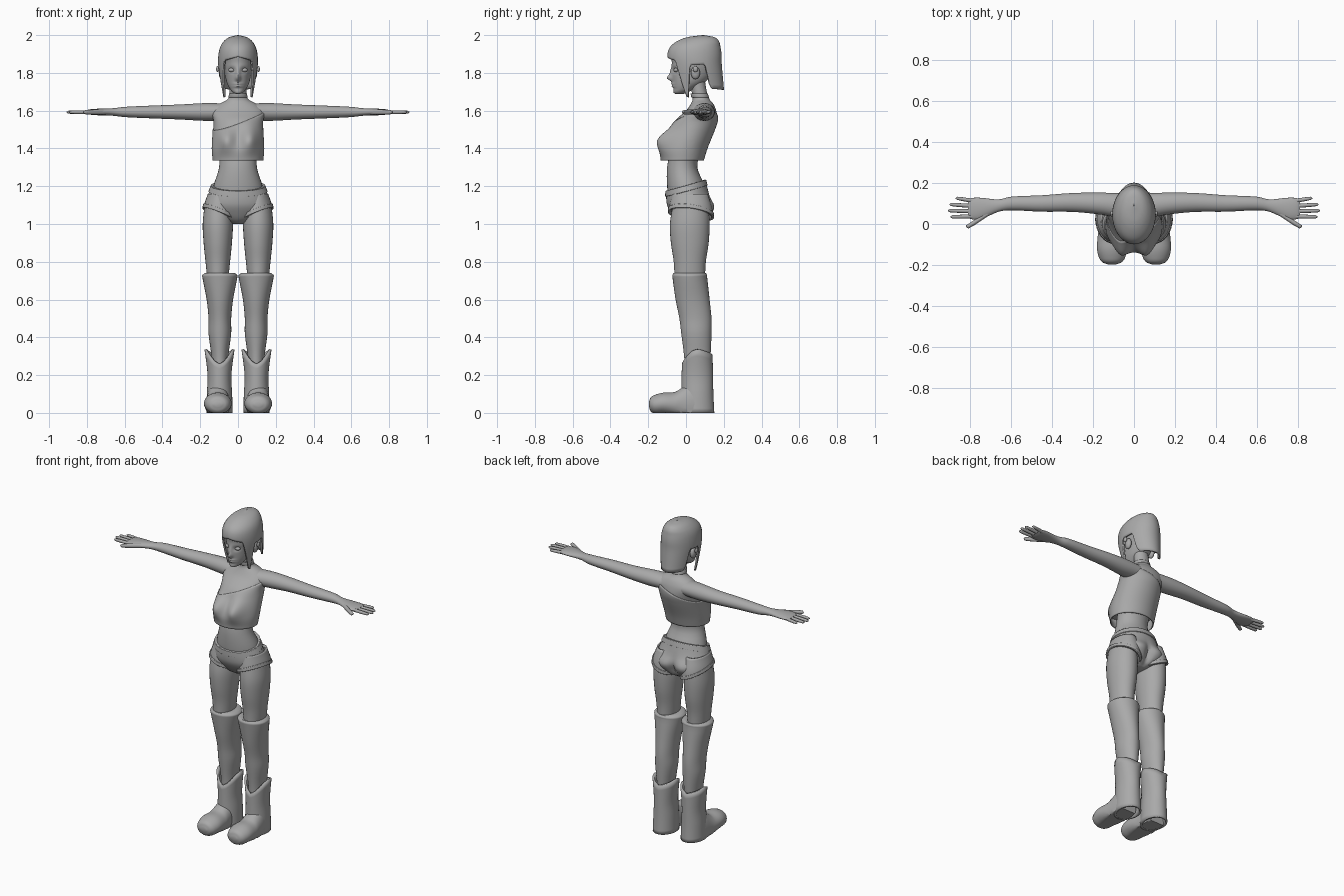
import bpy, bmesh
from math import sin, cos, pi, exp, radians, degrees
from mathutils import Vector

cube = bpy.data.objects.get("Cube")
if cube:
    bpy.data.objects.remove(cube)

clay = bpy.data.materials.new("clay_grey")
clay.use_nodes = True
clay.diffuse_color = (.4, .4, .4, 1)
clay.node_tree.nodes["Principled BSDF"].inputs["Base Color"].default_value = clay.diffuse_color


def sample(rings, position):
    """Smoothly interpolate the ring values at a position along the axis."""
    last = len(rings) - 1
    position = min(max(position, rings[0][0]), rings[last][0])
    i = next(k for k in range(last) if position <= rings[k + 1][0])
    here, there = rings[i], rings[i + 1]
    before, after = rings[max(i - 1, 0)], rings[min(i + 2, last)]
    span = there[0] - here[0]
    t = (position - here[0]) / span
    ease = t * t * (3 - 2 * t)
    values = []
    for p, q, r, s in list(zip(before, here, there, after))[1:]:
        leave = (r - p) / (there[0] - before[0]) * span
        arrive = (s - q) / (after[0] - here[0]) * span
        values.append(q + (r - q) * ease + t * (1 - t) * ((1 - t) * leave - t * arrive))
    return values


def hemline(points):
    """Height by angle in degrees from the front, the same on both sides."""
    def height(angle):
        d = degrees(min(angle, 2 * pi - angle))
        for (p, u), (q, v) in zip(points, points[1:]):
            if d <= q:
                break
        return u + (v - u) * min(d - p, q - p) / (q - p)
    return height


def finish(name, bm, mirror, thick=0):
    mesh = bpy.data.meshes.new(name)
    bm.to_mesh(mesh)
    bm.free()
    mesh.materials.append(clay)
    for face in mesh.polygons:
        face.use_smooth = True
    mesh.set_sharp_from_angle(angle=radians(50))
    part = bpy.data.objects.new(name, mesh)
    bpy.context.collection.objects.link(part)
    if thick:
        solidify = part.modifiers.new("Thickness", "SOLIDIFY")
        solidify.thickness, solidify.offset = thick, -1
    if mirror:
        part.modifiers.new("Mirror", "MIRROR").use_mirror_merge = False


def loft(name, rings, axis="z", at=0, sides=32, low=None, high=None, grow=0,
         warp=None, thick=0, mirror=False, steps=4):
    """Skin of elliptical rings: position, centre and two radii; thick skins stay open."""
    start, end = rings[0][0], rings[-1][0]
    knots = [(ring[0] - start) / (end - start) for ring in rings]
    stops = [p + (q - p) * k / steps for p, q in zip(knots, knots[1:]) for k in range(steps)] + [1]
    bm = bmesh.new()
    rows = []
    for stop in stops:
        row = []
        for j in range(sides):
            angle = 2 * pi * j / sides
            bottom = low(angle) if low else start
            top = high(angle) if high else end
            w = bottom + (top - bottom) * stop
            centre, wide, deep = sample(rings, w)
            across = (abs(wide) + grow) * sin(angle)
            along = -(abs(deep) + grow) * cos(angle)
            if axis == "z":
                point = Vector((at + across, centre + along, w))
            elif axis == "x":
                point = Vector((w, centre + across, at + along))
            else:
                point = Vector((at + along, w, centre + across))
            if warp:
                warp(point)
            row.append(bm.verts.new(point))
        rows.append(row)
    for lower, upper in zip(rows, rows[1:]):
        for j in range(sides):
            bm.faces.new((lower[j - 1], lower[j], upper[j], upper[j - 1]))
    if not thick:
        bm.faces.new(rows[0][::-1])
        bm.faces.new(rows[-1])
    finish(name, bm, mirror, thick)


def ball(name, centre, size, mirror=True):
    bm = bmesh.new()
    bmesh.ops.create_uvsphere(bm, u_segments=16, v_segments=10, radius=1)
    bmesh.ops.scale(bm, vec=size, verts=bm.verts)
    bmesh.ops.translate(bm, vec=centre, verts=bm.verts)
    finish(name, bm, mirror)


def bump(distance, width):
    return exp(-(distance / width) ** 2)


# Chest, neck and one-shouldered crop top
def bust(p):
    if p.y < .03:
        p.y -= .05 * bump(abs(p.x) - .065, .045) * bump(p.z - 1.45, .06)


def neckline(angle):
    return 1.55 + .05 * sin(angle) - .02 * cos(angle)


chest = [(1.335, -.02, .13, .11), (1.4, -.01, .135, .12), (1.5, .035, .13, .115),
         (1.55, .055, .13, .11), (1.6, .08, .14, .08), (1.635, .085, .1, .06),
         (1.66, .08, .055, .045), (1.7, .07, .045, .04), (1.8, .05, .045, .045)]
loft("chest_and_neck", chest[1:], sides=64, warp=bust)
loft("crop_top", chest, sides=64, grow=.004, warp=bust, thick=.006, high=neckline)
loft("choker", [(1.67, .075, .05, .047), (1.69, .07, .048, .046)], thick=.006)


# Waist and shorts
def seat(p):
    if p.y > .05:
        p.y += .02 * bump(abs(p.x) - .075, .05) * bump(p.z - 1.08, .05)
        p.y -= .02 * bump(p.x, .02) * bump(p.z - 1.06, .06)


def belt_top(angle):
    return 1.205 - .03 * cos(angle)


def belt_bottom(angle):
    return belt_top(angle) - .03


def leg_hem(angle):
    return 1.05 + .035 * sin(angle) + .015 * cos(angle)


def cuff_top(angle):
    return leg_hem(angle) + .02


shorts = [(1, .03, .03, .05), (1.02, .03, .09, .08), (1.06, .025, .155, .105),
          (1.1, .02, .175, .12), (1.15, .01, .16, .115), (1.24, 0, .125, .1)]
shorts_leg = [(1, .025, .085, .12), (1.08, .025, .085, .115), (1.16, .02, .06, .095)]
loft("waist", [(1.12, .01, .14, .1), (1.2, 0, .13, .1), (1.3, -.02, .1, .08), (1.4, 0, .1, .08)])
loft("shorts", shorts, sides=64, warp=seat, high=belt_top)
loft("waistband", shorts, sides=64, grow=.005, thick=.008, low=belt_bottom, high=belt_top)
loft("shorts_legs", shorts_leg, at=.1, thick=.01, mirror=True, low=leg_hem)
loft("shorts_cuffs", shorts_leg, at=.1, grow=.005, thick=.012, mirror=True, low=leg_hem, high=cuff_top)

# Legs and over-knee stockings
loft("thighs", [(.7, .02, .055, .08), (.8, .02, .065, .085), (.9, .02, .075, .1), (1, .02, .08, .105),
                (1.1, .025, .07, .095)], at=.107, mirror=True)
loft("stockings", [(.2, .06, .045, .065), (.3, .06, .045, .07), (.42, .055, .06, .08), (.5, .05, .06, .085),
                   (.6, .035, .07, .09), (.72, .02, .093, .092), (.73, .02, .092, .092),
                   (.74, .02, .08, .085)], at=.096, mirror=True)

# Boots: shaft with dipped collar, and rounded flat-soled foot
loft("boot_shafts", [(0, .06, .07, .09), (.1, .06, .067, .085), (.2, .06, .063, .083), (.34, .06, .08, .08)],
     at=.098, mirror=True, thick=.012,
     high=hemline([(0, .26), (25, .275), (70, .33), (95, .337), (180, .305)]))


def flat_sole(p):
    p.z = max(p.z, 0)


loft("boot_feet", [(-.197, .045, .01, .02), (-.188, .045, .035, .045), (-.165, .045, .05, .063),
                   (-.12, .05, .057, .073), (-.06, .045, .065, .07), (-.025, .045, .085, .065),
                   (.03, .045, .12, .06), (.08, .045, .1, .055)],
     axis="y", at=.107, warp=flat_sole, mirror=True)

# Arms, palms and fingers
loft("arms", [(.07, .09, .06, .045), (.17, .1, .053, .047), (.3, .105, .046, .04), (.45, .1, .04, .034),
              (.6, .1, .033, .027), (.66, .09, .03, .02), (.75, .075, .053, .017), (.79, .075, .052, .013),
              (.81, .075, .045, .007)], axis="x", at=1.593, mirror=True)


def finger(name, x, y, tip_x, tip_y, radius):
    rings = [(x, y, radius, radius), (tip_x - radius, tip_y, radius * .8, radius * .8),
             (tip_x, tip_y, radius * .2, radius * .2)]
    loft(name, rings, axis="x", at=1.592, sides=12, mirror=True)


for i, (name, tip) in enumerate([("index", .895), ("middle", .907), ("ring", .9), ("little", .87)]):
    finger(name + "_fingers", .78, .037 + .025 * i, tip, .035 + .03 * i, .01)
finger("thumbs", .7, .06, .82, -.01, .014)


# Head with nose, brow and lips pushed out of the face
def features(p):
    if p.y < 0:
        side, z = abs(p.x), p.z
        p.y -= .026 * bump(side, .012) * bump(z - 1.772, .016)
        p.y -= .01 * bump(side, .011) * bump(z - 1.8, .025)
        for lip in (1.742, 1.729):
            p.y -= .009 * bump(side, .022) * bump(z - lip, .006)
        p.y += .012 * bump(side - .033, .016) * bump(z - 1.815, .013)


loft("head", [(1.688, -.035, .01, .02), (1.695, -.03, .025, .035), (1.715, -.01, .043, .056),
              (1.75, .015, .06, .085), (1.8, .035, .07, .11), (1.85, .045, .08, .12),
              (1.92, .05, .085, .12), (1.98, .065, .02, .03)], sides=96, steps=8, warp=features)
ball("eyes", (.033, -.052, 1.815), (.018, .014, .011))
ball("ears", (.086, .05, 1.8), (.016, .024, .034))
ball("ear_studs", (.108, .05, 1.82), (.008, .014, .016))

# Bobbed hair with fringe, side locks and openings at the ears
loft("hair", [(1.67, .07, .085, .135), (1.78, .055, .1, .14), (1.85, .047, .106, .142), (1.9, .045, .103, .143),
              (1.94, .05, .093, .132), (1.97, .065, .073, .108), (1.99, .08, .044, .068),
              (2, .09, .002, .003)], sides=144, thick=.01,
     low=hemline([(0, 1.885), (44, 1.865), (50, 1.8), (60, 1.675), (65, 1.67), (79, 1.84), (112, 1.845),
                  (118, 1.735), (124, 1.715), (180, 1.71)]))
